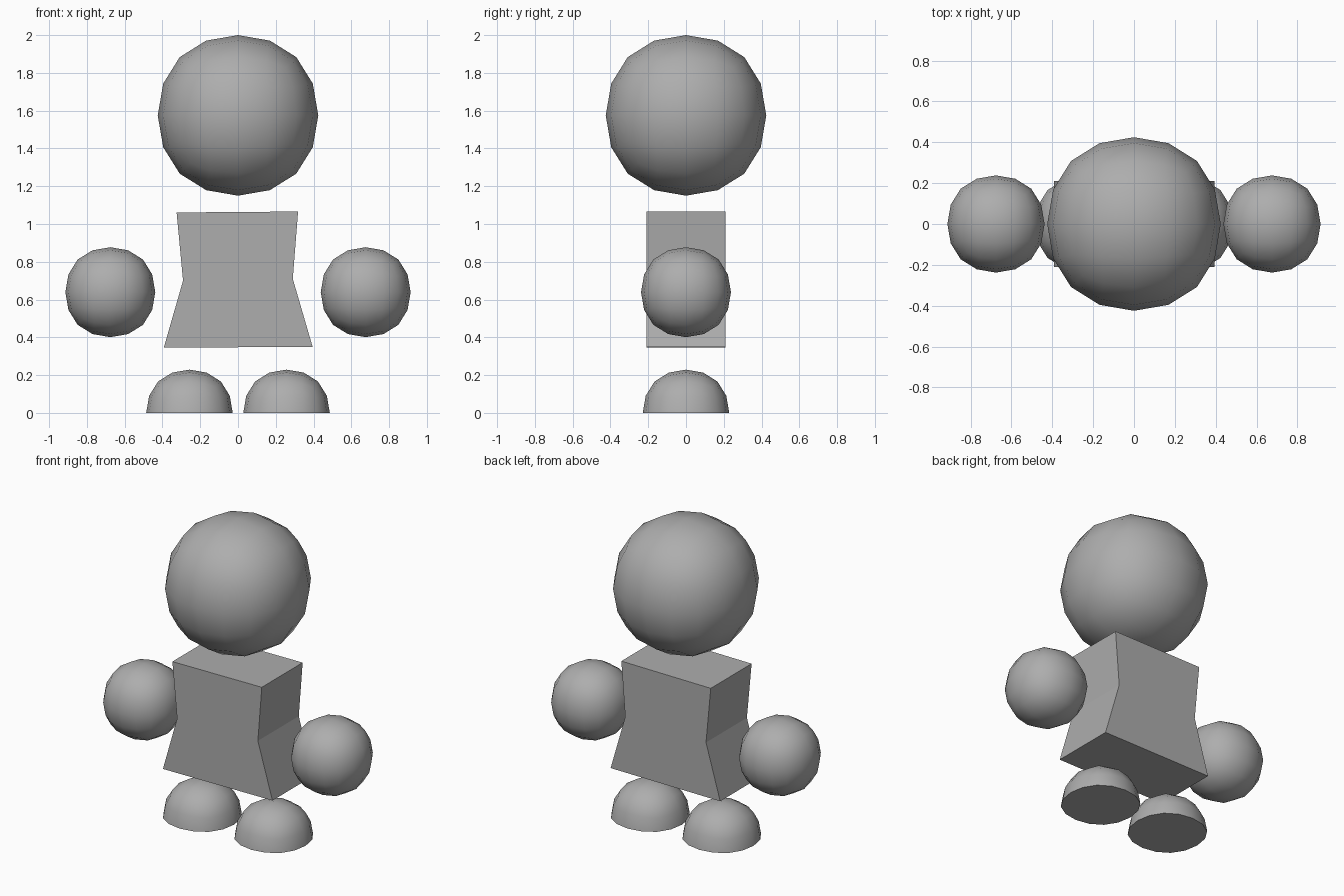
import bpy, bmesh

if "Cube" in bpy.data.objects:
    bpy.data.objects.remove(bpy.data.objects["Cube"])

grey = bpy.data.materials.new("plain grey")
grey.diffuse_color = (0.42, 0.42, 0.42, 1)
grey.use_nodes = True
grey.node_tree.nodes["Principled BSDF"].inputs["Base Color"].default_value = grey.diffuse_color


def add_object(name, bm):
    mesh = bpy.data.meshes.new(name)
    bmesh.ops.recalc_face_normals(bm, faces=bm.faces)
    bm.to_mesh(mesh)
    bm.free()
    mesh.materials.append(grey)
    obj = bpy.data.objects.new(name, mesh)
    bpy.context.collection.objects.link(obj)
    return obj


def ball(name, centre, radius, half=False):
    """Cube rounded by two subdivision levels; half keeps the upper dome, closed below."""
    bm = bmesh.new()
    bmesh.ops.create_cube(bm, size=2)
    obj = add_object(name, bm)
    mod = obj.modifiers.new("round", 'SUBSURF')
    mod.levels = mod.render_levels = 2
    evaluated = obj.evaluated_get(bpy.context.evaluated_depsgraph_get())
    bm = bmesh.new()
    bm.from_mesh(evaluated.to_mesh())
    evaluated.to_mesh_clear()
    obj.modifiers.clear()

    # Scale to the wanted radius
    s = radius / max(v.co.z for v in bm.verts)
    bmesh.ops.scale(bm, vec=(s, s, s), verts=bm.verts)
    for f in bm.faces:
        f.smooth = True
    if half:
        geom = bm.verts[:] + bm.edges[:] + bm.faces[:]
        bmesh.ops.bisect_plane(bm, geom=geom, plane_co=(0, 0, 0),
                               plane_no=(0, 0, 1), clear_inner=True, dist=1e-4)
        rim = [e for e in bm.edges if e.is_boundary]
        for e in rim:
            e.smooth = False
        for f in bmesh.ops.contextual_create(bm, geom=rim)["faces"]:
            f.smooth = False
    bmesh.ops.recalc_face_normals(bm, faces=bm.faces)
    bm.to_mesh(obj.data)
    bm.free()
    obj.location = centre
    return obj


# Head
ball("head", (0, 0, 1.575), 0.425)

# Hands and feet
for side, x in (("left", 1), ("right", -1)):
    ball(side + "_hand", (x * 0.676, 0, 0.639), 0.238)
    ball(side + "_foot", (x * 0.257, 0, 0), 0.229, half=True)

# Body: a waisted, slightly uneven profile pushed through in depth
profile = [(-0.393, 0.345), (0.395, 0.35), (0.29, 0.71),
           (0.318, 1.066), (-0.325, 1.061), (-0.291, 0.70)]
bm = bmesh.new()
face = bm.faces.new([bm.verts.new((x, -0.21, z)) for x, z in profile])
new = bmesh.ops.extrude_face_region(bm, geom=[face])["geom"]
bmesh.ops.translate(bm, vec=(0, 0.42, 0),
                    verts=[g for g in new if isinstance(g, bmesh.types.BMVert)])
add_object("body", bm)
